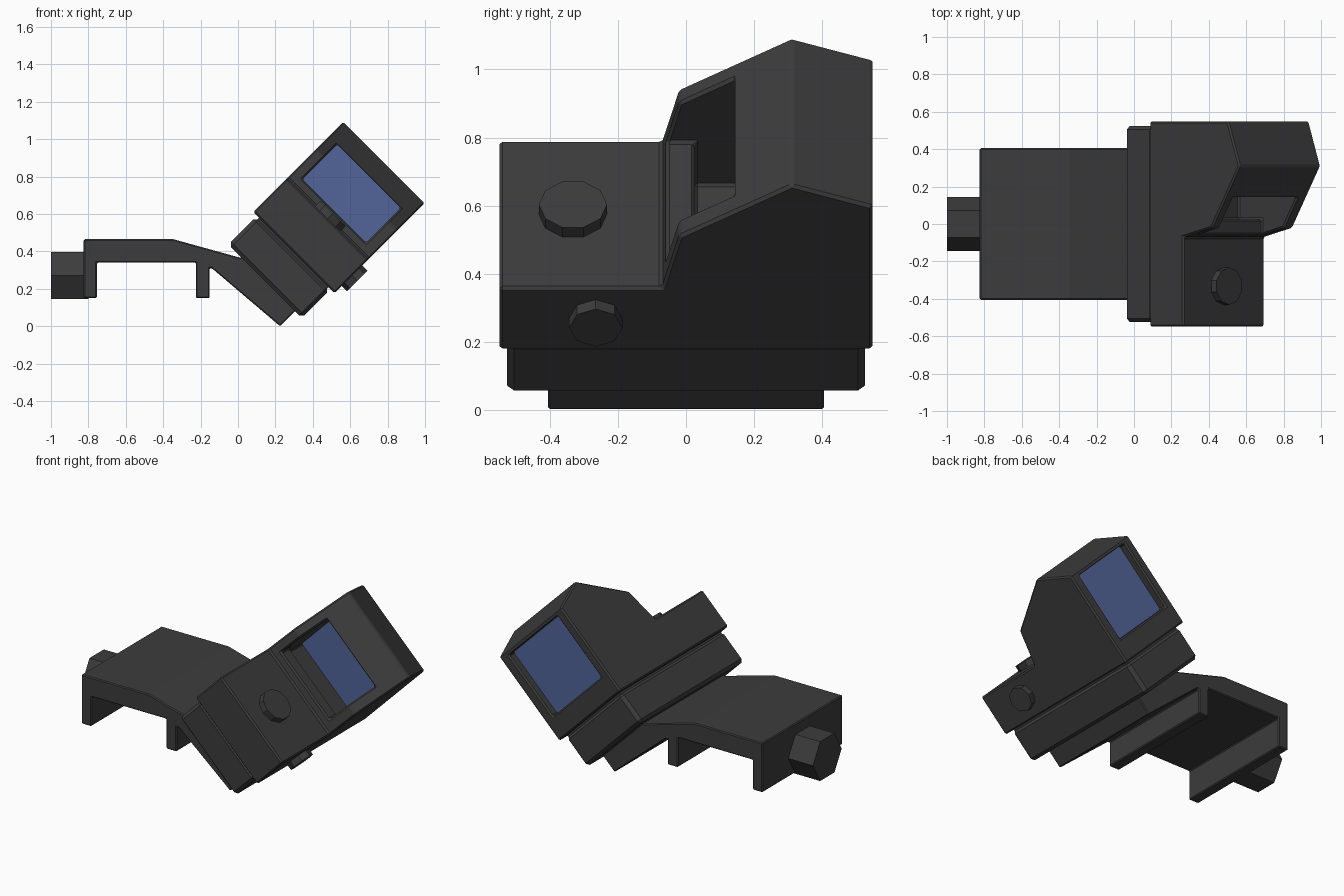
import bpy, bmesh, math
from mathutils import Vector

if "Cube" in bpy.data.objects:
    bpy.data.objects.remove(bpy.data.objects["Cube"], do_unlink=True)


def material(name, color):
    mat = bpy.data.materials.new(name)
    mat.use_nodes = True
    mat.diffuse_color = color
    mat.node_tree.nodes["Principled BSDF"].inputs["Base Color"].default_value = color
    return mat


BLACK = material("matte_black", (0.045, 0.045, 0.045, 1))
GLASS = material("blue_glass", (0.085, 0.13, 0.32, 1))
R = math.sqrt(0.5)


# Sight frame: u runs across, y along, v up; canted 45 degrees about y
def tilted(y, v, u):
    return Vector(((u + v) * R, y, (v - u) * R))


# Upright frame for the mount: x, z profile extruded along y
def upright(x, z, y):
    return Vector((x, y, z))


def prism(name, profile, lo, hi, place, mat=BLACK, bevel=0):
    bm = bmesh.new()
    ends = [[bm.verts.new(place(a, b, t)) for a, b in profile] for t in (lo, hi)]
    bm.faces.new(ends[0])
    bm.faces.new(ends[1][::-1])
    n = len(profile)
    for i in range(n):
        j = (i + 1) % n
        bm.faces.new((ends[0][i], ends[1][i], ends[1][j], ends[0][j]))
    bmesh.ops.recalc_face_normals(bm, faces=bm.faces)
    mesh = bpy.data.meshes.new(name)
    bm.to_mesh(mesh)
    bm.free()
    obj = bpy.data.objects.new(name, mesh)
    bpy.context.collection.objects.link(obj)
    mesh.materials.append(mat)
    if bevel:
        add_bevel(obj, bevel)
    return obj


def add_bevel(obj, width):
    mod = obj.modifiers.new("edge_bevel", "BEVEL")
    mod.width = width
    mod.segments = 1
    mod.limit_method = "ANGLE"
    mod.angle_limit = math.radians(40)


def box(a0, a1, b0, b1):
    return [(a0, b0), (a1, b0), (a1, b1), (a0, b1)]


def polygon(a, b, radius, sides):
    steps = [2 * math.pi * i / sides for i in range(sides)]
    return [(a + radius * math.cos(t), b + radius * math.sin(t)) for t in steps]


# Mount: rail clamp with two legs and an arm sloping down to the sight
mount = [(-0.825, 0.15), (-0.825, 0.465), (-0.345, 0.465), (0.012, 0.366),
         (0.03, 0.375), (0.31, 0.085), (0.225, 0), (-0.14, 0.31),
         (-0.152, 0.31), (-0.152, 0.15), (-0.225, 0.15), (-0.225, 0.34),
         (-0.755, 0.34), (-0.755, 0.15)]
prism("mount", mount, -0.405, 0.405, upright, bevel=0.014)

# Clamp nut on the side of the mount
prism("clamp_nut", polygon(0, 0.27, 0.145, 6), -1, -0.8,
      lambda y, z, x: Vector((x, y, z)))

# Riser plate under the sight
prism("riser_plate", box(-0.525, 0.525, 0.272, 0.483), -0.345, 0.21, tilted, bevel=0.02)
prism("riser_joint", box(-0.51, 0.51, 0.46, 0.51), -0.33, 0.195, tilted)

# Sight housing: low front deck and tall hood, hollowed from lip to rear
housing = prism("sight_housing",
                [(-0.548, 0.489), (-0.548, 0.747), (-0.07, 0.747), (-0.02, 0.962),
                 (0.31, 1.173), (0.548, 1.085), (0.548, 0.489)],
                -0.375, 0.241, tilted)
cavity = prism("cavity_cutter",
               [(-0.2, 0.8), (0.025, 0.8), (0.025, 0.623), (0.7, 0.623),
                (0.7, 1.062), (-0.2, 1.062)],
               -0.312, 0.168, tilted)
cavity.hide_render = True
cut = housing.modifiers.new("cavity", "BOOLEAN")
cut.operation = "DIFFERENCE"
cut.solver = "EXACT"
cut.object = cavity
bpy.context.view_layer.objects.active = housing
bpy.ops.object.modifier_apply(modifier=cut.name)
bpy.data.objects.remove(cavity, do_unlink=True)
add_bevel(housing, 0.009)

# Lens block filling the rear of the hood
prism("lens", box(0.33, 0.5, 0.62, 1.065), -0.315, 0.171, tilted, GLASS)

# Adjustment dials on the deck and on the side
prism("top_dial", polygon(-0.332, -0.067, 0.1, 10), 0.73, 0.787,
      lambda y, u, v: tilted(y, v, u))
prism("side_dial", polygon(-0.265, 0.622, 0.078, 8), 0.22, 0.28, tilted)
